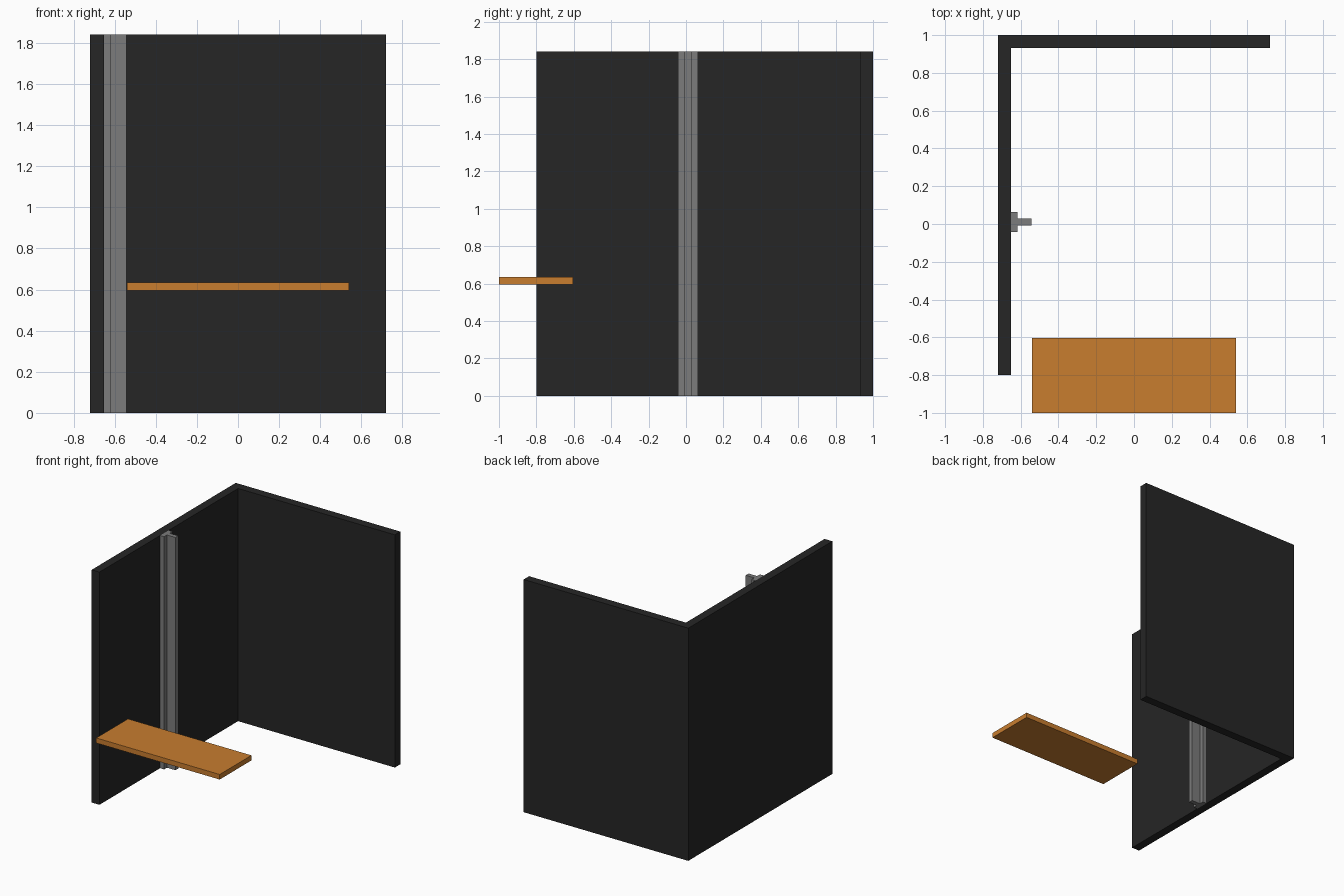
import bpy, bmesh

if "Cube" in bpy.data.objects:
    bpy.data.objects.remove(bpy.data.objects["Cube"])


def material(name, rgb):
    mat = bpy.data.materials.new(name)
    mat.diffuse_color = (*rgb, 1)
    mat.use_nodes = True
    mat.node_tree.nodes["Principled BSDF"].inputs["Base Color"].default_value = mat.diffuse_color
    return mat


def extrude_profile(name, points, z0, z1, mat):
    """Extrude a closed counter-clockwise xy outline from z0 up to z1."""
    bm = bmesh.new()
    face = bm.faces.new([bm.verts.new((x, y, z0)) for x, y in points])
    res = bmesh.ops.extrude_face_region(bm, geom=[face], use_keep_orig=True)
    top = [v for v in res["geom"] if isinstance(v, bmesh.types.BMVert)]
    bmesh.ops.translate(bm, verts=top, vec=(0, 0, z1 - z0))
    bmesh.ops.recalc_face_normals(bm, faces=bm.faces)
    mesh = bpy.data.meshes.new(name)
    bm.to_mesh(mesh)
    bm.free()
    mesh.materials.append(mat)
    obj = bpy.data.objects.new(name, mesh)
    bpy.context.collection.objects.link(obj)
    return obj


H = 1.84
WALL = 0.068
X, FRONT, BACK = 0.72, -0.80, 1.0
dark = material("dark_wall", (0.019, 0.019, 0.019))
grey = material("rail_grey", (0.2, 0.2, 0.2))
orange = material("orange_board", (0.58, 0.205, 0.028))

# L-shaped corner wall: left side and back
xi = -X + WALL
extrude_profile("corner_wall", [
    (-X, FRONT), (xi, FRONT), (xi, BACK - WALL),
    (X, BACK - WALL), (X, BACK), (-X, BACK)], 0, H, dark)

# T-section guide rail on the left wall, flange against the wall
yc, flange, web = 0.011, 0.053, 0.018
xf, xw = -0.617, -0.543
extrude_profile("guide_rail", [
    (xi, yc - flange), (xf, yc - flange), (xf, yc - web), (xw, yc - web),
    (xw, yc + web), (xf, yc + web), (xf, yc + flange), (xi, yc + flange)],
    0, H, grey)

# Floating board at the front
extrude_profile("board", [
    (-0.54, -1.0), (0.54, -1.0), (0.54, -0.604), (-0.54, -0.604)],
    0.595, 0.635, orange)
